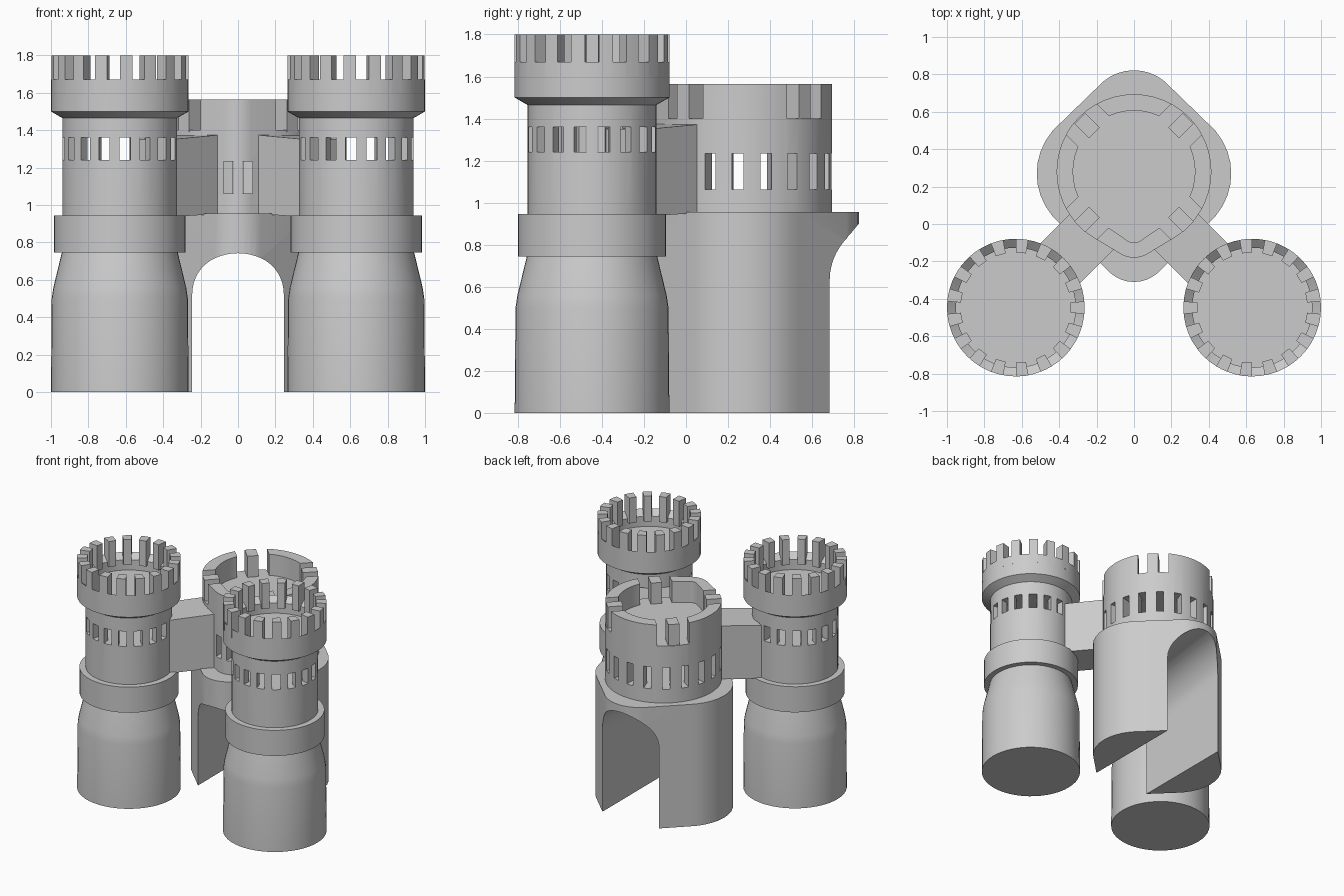
import bpy, bmesh
from math import pi, cos, sin, radians
from mathutils import Matrix, Vector
from mathutils.geometry import convex_hull_2d

cube = bpy.data.objects.get("Cube")
if cube:
    bpy.data.objects.remove(cube)

stone = bpy.data.materials.new("grey_stone")
stone.use_nodes = True
stone.diffuse_color = (0.6, 0.6, 0.6, 1)
stone.node_tree.nodes["Principled BSDF"].inputs["Base Color"].default_value = (0.6, 0.6, 0.6, 1)


def make(name, bm):
    bmesh.ops.recalc_face_normals(bm, faces=bm.faces)
    mesh = bpy.data.meshes.new(name)
    bm.to_mesh(mesh)
    bm.free()
    mesh.materials.append(stone)
    ob = bpy.data.objects.new(name, mesh)
    bpy.context.scene.collection.objects.link(ob)
    return ob


def loft(bm, ring_a, ring_b):
    """Closed solid between two matching rings."""
    a = [bm.verts.new(p) for p in ring_a]
    b = [bm.verts.new(p) for p in ring_b]
    n = len(a)
    bm.faces.new(a)
    bm.faces.new(b)
    for i in range(n):
        bm.faces.new((a[i], a[(i + 1) % n], b[(i + 1) % n], b[i]))


def prism(bm, plan, z0, z1):
    loft(bm, [(x, y, z0) for x, y in plan], [(x, y, z1) for x, y in plan])


def hull(circles, steps=36):
    """Outline wrapped around circles given as x, y, radius."""
    pts = [Vector((x + r * cos(2 * pi * i / steps), y + r * sin(2 * pi * i / steps)))
           for x, y, r in circles for i in range(steps)]
    return [tuple(pts[i]) for i in convex_hull_2d(pts)]


def radial_box(bm, centre, angle, r0, r1, width, z0, z1):
    """Box pointing outward from a centre."""
    d = Vector((cos(angle), sin(angle)))
    side = Vector((-d.y, d.x)) * width / 2
    c = Vector(centre)
    prism(bm, [c + d * r0 - side, c + d * r1 - side, c + d * r1 + side, c + d * r0 + side], z0, z1)


def lathe(name, profile, steps=48):
    bm = bmesh.new()
    rings = [[bm.verts.new((r * cos(2 * pi * i / steps), r * sin(2 * pi * i / steps), z))
              for i in range(steps)] for r, z in profile]
    for a, b in zip(rings, rings[1:]):
        for i in range(steps):
            j = (i + 1) % steps
            bm.faces.new((a[i], a[j], b[j], b[i]))
    bm.faces.new(rings[0])
    bm.faces.new(rings[-1])
    return make(name, bm)


def cut(ob, *cutters):
    """Subtract helper solids and bake the result."""
    for bm in cutters:
        tool = make("cutter", bm)
        tool.hide_render = True
        mod = ob.modifiers.new("cut", "BOOLEAN")
        mod.operation, mod.solver, mod.object = "DIFFERENCE", "EXACT", tool
        graph = bpy.context.evaluated_depsgraph_get()
        mesh = bpy.data.meshes.new_from_object(ob.evaluated_get(graph))
        ob.modifiers.clear()
        ob.data = mesh
        bpy.data.objects.remove(tool)


parts = []
TX, TY, TR, COUNT = 0.632, -0.447, 0.368, 17

# Round towers, built around the origin and then placed left and right
tower = lathe("left_tower", [
    (TR, 0), (0.364, 0.5), (0.355, 0.56), (0.31, 0.745), (0.352, 0.745), (0.352, 0.945),
    (0.307, 0.945), (0.307, 1.465), (TR, 1.5), (TR, 1.67), (0.32, 1.63), (0.32, 1.55)])
room, slots = bmesh.new(), bmesh.new()
prism(room, hull([(0, 0, 0.25)], 48), 1.242, 1.36)
for i in range(COUNT):
    a = pi - 2 * pi * i / COUNT
    radial_box(slots, (0, 0), a, 0.22, 0.4, 0.06, 1.242, 1.36)
cut(tower, room, slots)

# Ring of tower merlons
bm = bmesh.new()
for i in range(COUNT):
    a = pi - 2 * pi * i / COUNT
    h = pi / COUNT / 2
    outer = [(TR * cos(a + t * h), TR * sin(a + t * h)) for t in (-1, 0, 1)]
    inner = [(0.295 * cos(a + t * h), 0.295 * sin(a + t * h)) for t in (1, -1)]
    prism(bm, outer + inner, 1.6, 1.8)
merlons = make("left_tower_merlons", bm)

for ob in (tower, merlons):
    # The left copy is the mirror image of the right one
    twin = ob.copy()
    twin.data = ob.data.copy()
    twin.name = ob.name.replace("left", "right")
    bpy.context.scene.collection.objects.link(twin)
    ob.data.transform(Matrix.Translation((TX, TY, 0)))
    twin.data.transform(Matrix.Translation((-TX, TY, 0)) @ Matrix.Scale(-1, 4, (1, 0, 0)))
    twin.data.flip_normals()
    parts += [ob, twin]

# Placed towers are swapped so that both ring patterns mirror across x = 0

# Gatehouse with a vaulted passage that rises towards the back
bm = bmesh.new()
prism(bm, hull([(0.17, 0.27, 0.35), (-0.17, 0.27, 0.35), (0, 0.567, 0.255), (0, -0.12, 0.19)]), 0, 0.955)
gatehouse = make("gatehouse", bm)


def arch(y, spring, half=0.245, steps=24):
    curve = [(half * cos(pi * i / steps), y, spring + half * sin(pi * i / steps)) for i in range(steps + 1)]
    return [(-half, y, -0.1), (half, y, -0.1)] + curve


bm = bmesh.new()
loft(bm, arch(-0.4, 0.485), arch(0.9, 0.665))
cut(gatehouse, bm)
parts.append(gatehouse)

# Keep with a hollow window storey and a parapet
KY = 0.28
bm = bmesh.new()
prism(bm, hull([(0, KY, 0.414), (0, -0.04, 0.14)], 48), 0.95, 1.565)
keep = make("keep", bm)
inner_plan = hull([(0, KY, 0.326), (0, -0.04, 0.06)], 48)
room, well, slots, notches = (bmesh.new() for _ in range(4))
prism(room, inner_plan, 1.062, 1.233)
prism(well, inner_plan, 1.4, 1.7)
for k in range(-6, 7):
    radial_box(slots, (0, KY), pi / 2 + k * 2 * pi / 19, 0.28, 0.5, 0.055, 1.062, 1.233)
for s in (-1, 1):
    radial_box(slots, (s * 0.05, 0), -pi / 2, 0.03, 0.3, 0.053, 1.062, 1.233)
for q in range(4):
    radial_box(notches, (0, KY), radians(45 + 90 * q), 0.24, 0.6, 0.23, 1.4, 1.7)
cut(keep, room, well, slots, notches)
parts.append(keep)

# Single merlons standing in the diagonal parapet gaps
bm = bmesh.new()
for q in range(4):
    radial_box(bm, (0, KY - 0.005), radians(45 + 90 * q), 0.3, 0.41, 0.08, 1.39, 1.565)
parts.append(make("keep_merlons", bm))

# Bridge walls joining the keep to the towers, dipping slightly outward
for s, name in ((1, "left_bridge"), (-1, "right_bridge")):
    ends = []
    for x, y, z0, z1 in ((0.185, 0.0, 0.955, 1.377), (0.47, -0.285, 0.935, 1.35)):
        w = 0.106
        ends.append([(s * (x - w), y - w, z0), (s * (x + w), y + w, z0),
                     (s * (x + w), y + w, z1), (s * (x - w), y - w, z1)])
    bm = bmesh.new()
    loft(bm, *ends)
    parts.append(make(name, bm))

# Smooth the round walls and keep the edges crisp
for ob in bpy.context.selected_objects:
    ob.select_set(False)
for ob in parts:
    ob.select_set(True)
bpy.context.view_layer.objects.active = parts[0]
bpy.ops.object.shade_smooth_by_angle(angle=radians(25))
